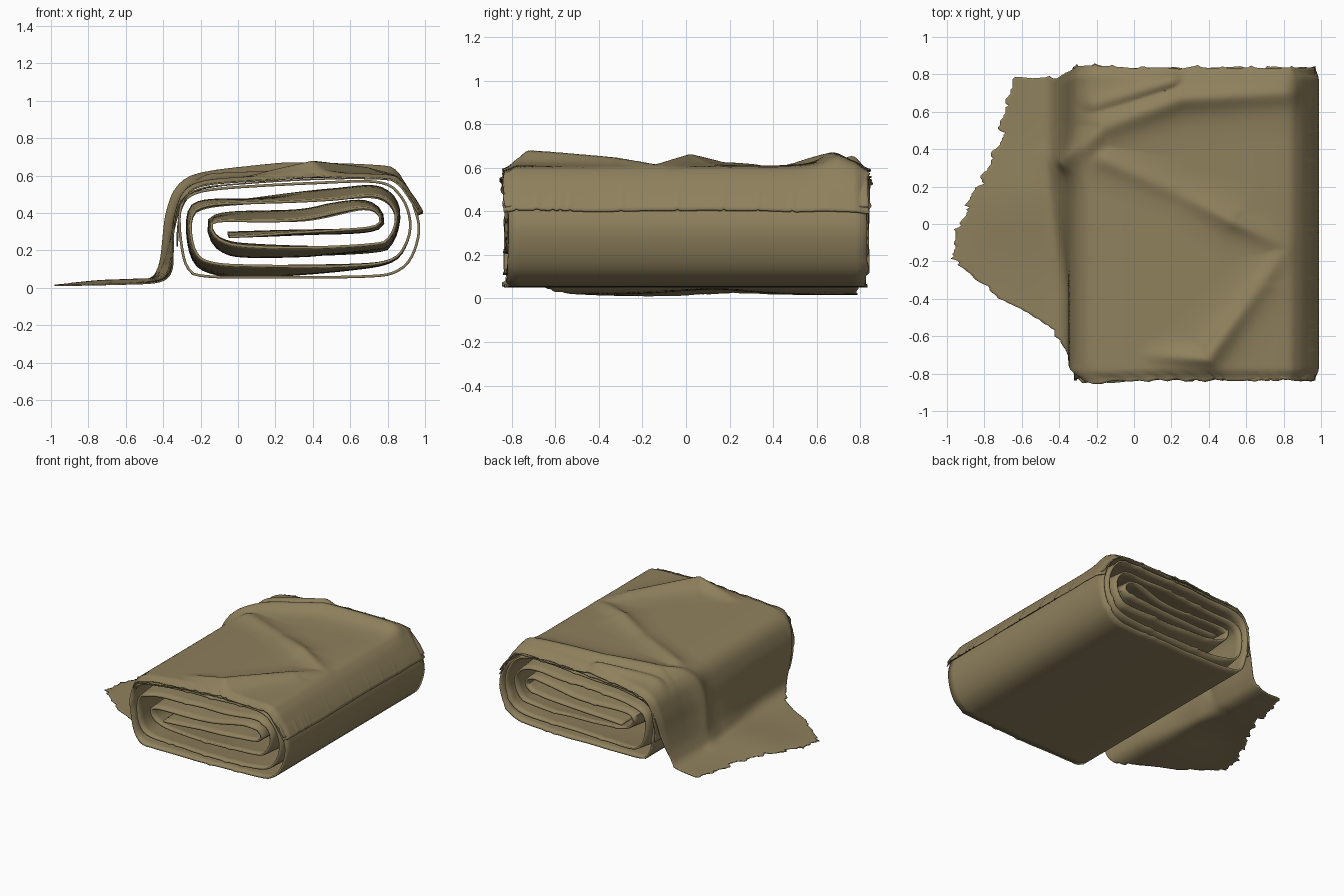
import bpy, bmesh, math, random
from mathutils import Vector

if "Cube" in bpy.data.objects:
    bpy.data.objects.remove(bpy.data.objects["Cube"])

random.seed(4)
canvas = bpy.data.materials.new("khaki_canvas")
canvas.diffuse_color = (0.275, 0.218, 0.110, 1)
canvas.use_nodes = True
canvas.node_tree.nodes["Principled BSDF"].inputs["Base Color"].default_value = canvas.diffuse_color


def resample(line, n):
    s = [0]
    for a, b in zip(line, line[1:]):
        s.append(s[-1] + (b - a).length)
    out, j = [], 0
    for k in range(n):
        d = s[-1] * k / (n - 1)
        while j < len(s) - 2 and s[j + 1] < d:
            j += 1
        out.append(line[j].lerp(line[j + 1], (d - s[j]) / max(s[j + 1] - s[j], 1e-9)))
    return out


def smooth_path(pts, n):
    """Catmull-Rom curve through the points, resampled evenly by length."""
    p = [Vector(a) for a in pts]
    p = [2 * p[0] - p[1]] + p + [2 * p[-1] - p[-2]]
    dense = []
    for a, b, c, d in zip(p, p[1:], p[2:], p[3:]):
        for k in range(12):
            t = k / 12
            dense.append(0.5 * (2 * b + (c - a) * t + (2 * a - 5 * b + 4 * c - d) * t * t
                                + (3 * b - a - 3 * c + d) * t ** 3))
    dense.append(p[-2])
    return resample(dense, n)


def lerp_table(tab, v):
    for (a, fa), (b, fb) in zip(tab, tab[1:]):
        if v <= b:
            return fa + (fb - fa) * max(0, (v - a) / (b - a))
    return tab[-1][1]


def step(a, b, v):
    t = min(1, max(0, (v - a) / (b - a)))
    return t * t * (3 - 2 * t)


def fray(n, every, amp):
    """Ragged edge: random offsets joined by straight runs."""
    keys = [(k, random.uniform(-amp, amp)) for k in range(0, n + every, every)]
    return [lerp_table(keys, k) + (random.random() < 0.08) * amp for k in range(n)]


def grid_object(name, rows, thick):
    bm = bmesh.new()
    vs = [[bm.verts.new(c) for c in r] for r in rows]
    for r0, r1 in zip(vs, vs[1:]):
        for k in range(len(r0) - 1):
            bm.faces.new((r0[k], r0[k + 1], r1[k + 1], r1[k]))
    me = bpy.data.meshes.new(name)
    bm.to_mesh(me)
    bm.free()
    ob = bpy.data.objects.new(name, me)
    bpy.context.collection.objects.link(ob)
    me.materials.append(canvas)
    mod = ob.modifiers.new("cloth", "SOLIDIFY")
    mod.thickness, mod.offset = thick, 0
    bpy.ops.object.select_all(action='DESELECT')
    ob.select_set(True)
    bpy.context.view_layer.objects.active = ob
    bpy.ops.object.shade_smooth_by_angle(angle=math.radians(35))


# Flattened roll: one long spiral of cloth, inner turns bulging or pinched inside
spiral = [(0.93, 0.47), (0.968, 0.32), (0.93, 0.17), (0.85, 0.09), (0.7, 0.062), (0.2, 0.056),
          (-0.18, 0.063), (-0.27, 0.11), (-0.305, 0.25), (-0.31, 0.41), (-0.26, 0.49), (-0.1, 0.53),
          (0.4, 0.56), (0.75, 0.565), (0.87, 0.49), (0.92, 0.36), (0.90, 0.24), (0.82, 0.15),
          (0.6, 0.12), (0.1, 0.11), (-0.15, 0.13), (-0.24, 0.2), (-0.26, 0.36), (-0.19, 0.43),
          (0.1, 0.45), (0.5, 0.48), (0.75, 0.49), (0.85, 0.4), (0.82, 0.27), (0.7, 0.23),
          (0.1, 0.225), (-0.09, 0.25), (-0.15, 0.32), (-0.08, 0.36), (0.35, 0.37), (0.68, 0.42),
          (0.77, 0.36), (0.68, 0.31), (0.2, 0.29), (-0.05, 0.28)]
N = 260
prof = smooth_path(spiral, N)
ends = [fray(N, 5, 0.01) for _ in (0, 1)]
mid_scale = [(0, 1), (95, 1), (125, 1.22), (170, 1.22), (190, 1.65), (225, 1.65), (245, 0.8)]
rows = []
for j in range(31):
    v = j / 30
    row = []
    for i, p in enumerate(prof):
        grow = 0.012 * math.exp(-((p.x + 0.2) / 0.15) ** 2)
        y = (2 * v - 1) * (0.822 + grow + ends[v > 0.5][i])
        b = 1 - abs(2 * v - 1) ** 3
        inner = step(95, 125, i)
        k = 1 + (lerp_table(mid_scale, i) - 1) * b
        kx = 1 + 0.03 * inner * (b - 0.5)
        wob = 0.008 * inner * math.sin(3.1 * y + p.x * 5 + i * 0.03)
        row.append((0.33 + (p.x - 0.33) * kx, y, 0.31 + (p.y - 0.31) * k + wob))
    rows.append(row)
grid_object("rolled_cloth", rows, 0.014)

# Creases on the cover: start, end, height at start and end, width
creases = [((-0.15, 0.34), (0.25, 0.16), 0.035, 0.025, 0.07),
           ((0.25, 0.16), (0.52, 0.02), 0.025, 0.055, 0.07),
           ((0.52, 0.02), (0.80, -0.12), 0.055, 0.012, 0.06),
           ((0.80, -0.14), (0.68, -0.32), 0.012, 0.04, 0.06),
           ((0.68, -0.32), (0.40, -0.71), 0.04, 0.075, 0.07),
           ((0.40, -0.72), (0.05, -0.70), 0.075, 0.005, 0.06),
           ((-0.34, 0.33), (-0.15, 0.52), 0.05, 0.05, 0.06),
           ((-0.15, 0.52), (0.25, 0.67), 0.05, 0.07, 0.08),
           ((0.25, 0.67), (0.80, 0.70), 0.07, 0.05, 0.08),
           ((-0.20, 0.64), (0.20, 0.76), 0.03, 0.055, 0.06),
           ((-0.38, 0.30), (-0.55, 0.45), 0.02, 0.0, 0.08)]


def crease_height(x, y):
    q, best = Vector((x, y)), 0
    for a, b, ha, hb, w in creases:
        a, b = Vector(a), Vector(b)
        t = min(1, max(0, (q - a).dot(b - a) / (b - a).length_squared))
        d = (q - a.lerp(b, t)).length / w
        best = max(best, (ha + (hb - ha) * t) / (1 + d * d * 1.3) - 0.004)
    return best


# Ragged left edge of the trailing end: y, x
left_edge = [(-0.84, -0.27), (-0.75, -0.36), (-0.68, -0.42), (-0.6, -0.47), (-0.45, -0.62),
             (-0.36, -0.76), (-0.24, -0.90), (-0.18, -0.99), (-0.1, -0.95), (0.0, -0.93),
             (0.2, -0.84), (0.5, -0.71), (0.72, -0.67), (0.84, -0.64)]
NR, NC = 150, 110
left_fray = fray(NR, 3, 0.018)
right_fray = fray(NR, 12, 0.006)


def sheet(name, path, folded):
    line = smooth_path(path, 260)
    side = [fray(NC, 4, 0.009) for _ in (0, 1)]
    rows = []
    for j in range(NR):
        v = j / (NR - 1)
        y0 = -0.835 + 1.67 * v
        limit = lerp_table(left_edge, y0)
        if limit < -0.45:
            limit = max(-1.0, limit + left_fray[j])
        end = next((k for k, p in enumerate(line) if p.x <= limit), len(line) - 1)
        pts = resample(line[:max(end, 20) + 1], NC)
        row = []
        for i, p in enumerate(pts):
            tan = (pts[min(i + 1, NC - 1)] - pts[max(i - 1, 0)]).normalized()
            nx, nz = tan.y, -tan.x
            y = y0
            if y > 0:      # back edge draws in toward the ground
                y *= 1 - 0.065 * step(-0.3, -0.42, p.x)
            y += side[0][i] * step(0.96, 1, 1 - v) + side[1][i] * step(0.96, 1, v)
            y *= 1 + 0.015 * math.exp(-((p.x + 0.2) / 0.15) ** 2)
            h = dx = dz = 0
            if folded:
                h = crease_height(p.x, y) * (1 - step(0.80, 0.95, p.x)) * step(-0.65, -0.5, p.x)
                h -= 0.022 * step(0.77, 0.835, abs(y0)) * step(-0.4, -0.3, p.x)
                # wall tucks in toward the roll at the front, ground part ripples
                dx = 0.065 * step(-0.33, -0.43, p.x) * step(-0.7, -0.48, p.x) * step(0.25, -0.4, y)
                dz = 0.022 * step(-0.4, -0.55, p.x) * math.exp(-((y - 0.12) / 0.25) ** 2) \
                    * step(-1.05, -0.7, p.x)
                dz += right_fray[j] * step(8, 0, i)
            row.append((p.x + nx * h + dx, y, max(0.005, p.y + nz * h + dz)))
        rows.append(row)
    grid_object(name, rows, 0.008)


# Cover flap: over the top, down the left side and out on the ground
sheet("cover_flap", [(0.985, 0.40), (0.94, 0.48), (0.87, 0.57), (0.78, 0.603), (0.4, 0.605),
                     (0.0, 0.588), (-0.2, 0.565), (-0.29, 0.51), (-0.335, 0.40), (-0.365, 0.25),
                     (-0.41, 0.11), (-0.48, 0.035), (-0.7, 0.018), (-1.01, 0.012)], True)
# Under layer of the cover, hugging the roll
sheet("cover_lining", [(0.965, 0.42), (0.92, 0.49), (0.84, 0.565), (0.76, 0.585), (0.4, 0.58),
                       (0.0, 0.555), (-0.2, 0.53), (-0.29, 0.47), (-0.32, 0.34),
                       (-0.325, 0.22)], False)
